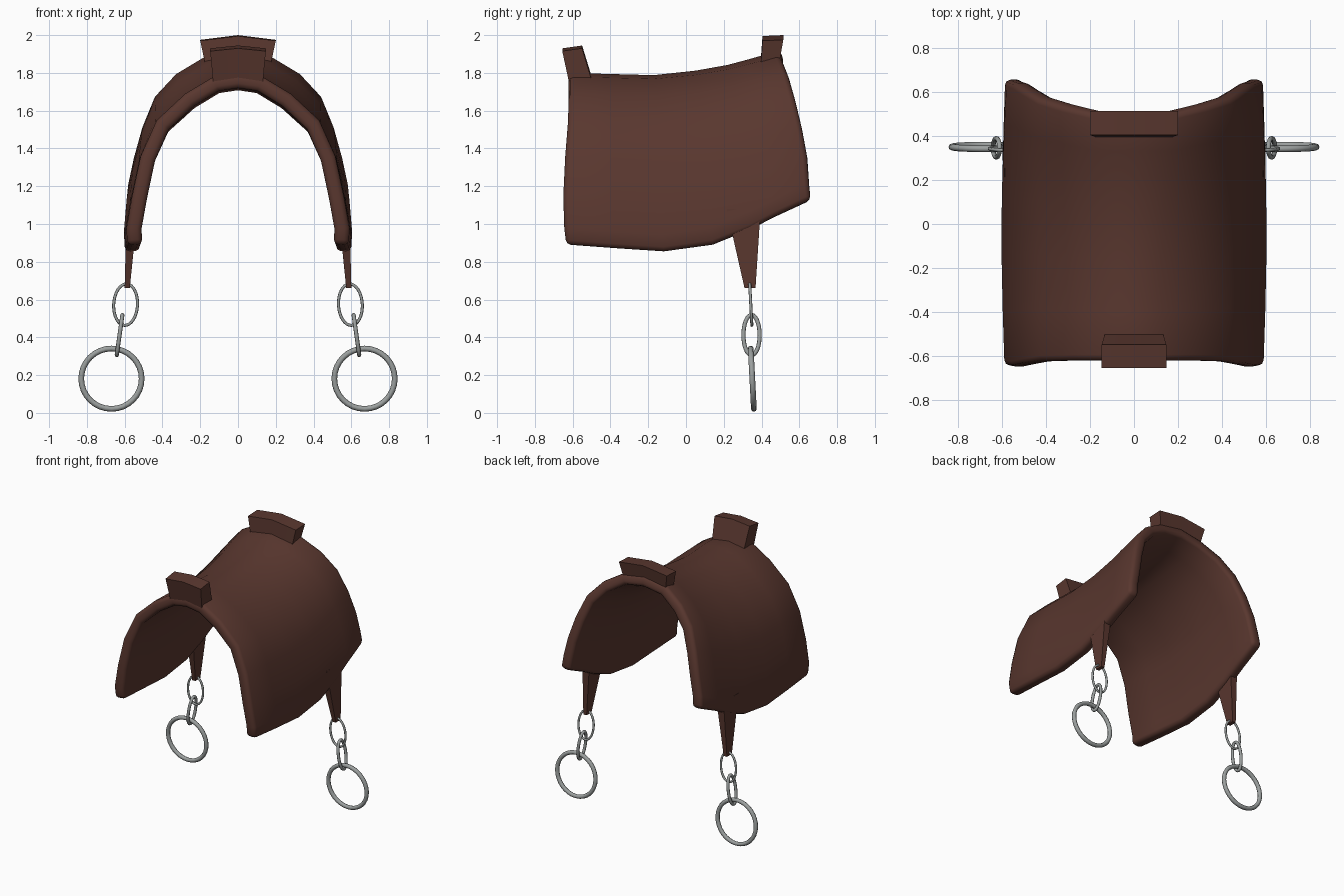
import bpy, bmesh, math
from mathutils import Vector, Matrix

if "Cube" in bpy.data.objects:
    bpy.data.objects.remove(bpy.data.objects["Cube"], do_unlink=True)


def material(name, rgb, metallic=0.0):
    m = bpy.data.materials.new(name)
    m.use_nodes = True
    m.diffuse_color = (*rgb, 1)
    m.node_tree.nodes["Principled BSDF"].inputs["Base Color"].default_value = (*rgb, 1)
    return m


leather = material("brown leather", (0.10, 0.038, 0.028))
steel = material("grey steel", (0.33, 0.35, 0.345))


def make(name, verts, faces, mat, angle=50, bevel=0.0, thick=0.0):
    me = bpy.data.meshes.new(name)
    me.from_pydata(verts, [], faces)
    bm = bmesh.new()
    bm.from_mesh(me)
    bmesh.ops.remove_doubles(bm, verts=bm.verts, dist=1e-5)
    bmesh.ops.recalc_face_normals(bm, faces=bm.faces)
    if thick and sum(f.normal.z for f in bm.faces) < 0:
        bmesh.ops.reverse_faces(bm, faces=bm.faces)
    bm.to_mesh(me)
    bm.free()
    me.materials.append(mat)
    ob = bpy.data.objects.new(name, me)
    bpy.context.collection.objects.link(ob)
    if thick:
        s = ob.modifiers.new("Thickness", "SOLIDIFY")
        s.thickness, s.offset = thick, -1
    if bevel:
        b = ob.modifiers.new("Rounded edge", "BEVEL")
        b.width, b.segments, b.limit_method = bevel, 2, "ANGLE"
        b.angle_limit = math.radians(50)
    bpy.ops.object.select_all(action="DESELECT")
    ob.select_set(True)
    bpy.context.view_layer.objects.active = ob
    bpy.ops.object.shade_smooth_by_angle(angle=math.radians(angle))
    return ob


# Saddle shell: half arches (x, y, z) at front and back, blended along the length
front = [(0, -.62, 1.80), (.13, -.62, 1.78), (.28, -.62, 1.69), (.43, -.625, 1.55),
         (.515, -.64, 1.36), (.56, -.65, 1.15), (.59, -.645, .98), (.585, -.635, .89)]
back = [(0, .50, 1.92), (.18, .50, 1.89), (.33, .535, 1.80), (.44, .57, 1.68),
        (.505, .61, 1.52), (.55, .64, 1.36), (.58, .65, 1.22), (.59, .66, 1.13)]
# (position along length, top blend, bottom blend)
stations = [(0, 0, 0), (.2, -.05, -.08), (.4, -.1, -.15), (.6, .1, 0),
            (.75, .35, .33), (.85, .6, .62), (1, 1, 1)]
n = len(front) - 1
grid = []
for v, top, bottom in stations:
    row = []
    for j, (f, b) in enumerate(zip(front, back)):
        w = top + (bottom - top) * j / n
        row.append((f[0] + (b[0] - f[0]) * w + .015 * math.sin(math.pi * v) * j / n,
                    f[1] + (b[1] - f[1]) * v,
                    f[2] + (b[2] - f[2]) * w))
    grid.append([(-x, y, z) for x, y, z in row[:0:-1]] + row)
cols = len(grid[0])
quads = [(i * cols + j, i * cols + j + 1, (i + 1) * cols + j + 1, (i + 1) * cols + j)
         for i in range(len(grid) - 1) for j in range(cols - 1)]
make("saddle_shell", [p for row in grid for p in row], quads, leather,
     angle=60, bevel=0.025, thick=0.08)


# Raised blocks: peaked strips swept from a lower to an upper outline
def peaked_block(name, lower, upper):
    verts = []
    for half, y0, y1, edge, mid, lean in (lower, upper):
        for y, dz in ((y0, 0), (y1, lean)):
            verts += [(-half, y, edge + dz), (0, y, mid + dz), (half, y, edge + dz)]
    faces = [(0, 1, 4, 3), (1, 2, 5, 4), (6, 7, 10, 9), (7, 8, 11, 10)]
    for a, b in ((0, 1), (1, 2), (2, 5), (5, 4), (4, 3), (3, 0)):
        faces.append((a, b, b + 6, a + 6))
    make(name, verts, faces, leather, angle=40)


peaked_block("pommel", (.13, -.615, -.49, 1.73, 1.75, 0), (.147, -.655, -.55, 1.915, 1.93, .015))
peaked_block("cantle", (.17, .395, .49, 1.83, 1.86, 0), (.2, .405, .515, 1.97, 1.995, .005))


# Hanging straps and chain links
def link(name, center, half_w, half_h, minor, rot, major_seg=32, minor_seg=8):
    verts, faces = [], []
    for i in range(major_seg):
        a = math.tau * i / major_seg
        c = Vector((half_w * math.cos(a), 0, half_h * math.sin(a)))
        out = Vector((math.cos(a) * half_h, 0, math.sin(a) * half_w)).normalized()
        for k in range(minor_seg):
            t = math.tau * k / minor_seg
            p = c + out * (minor * math.cos(t)) + Vector((0, minor * math.sin(t), 0))
            verts.append(rot @ p + Vector(center))
            i2, k2 = (i + 1) % major_seg, (k + 1) % minor_seg
            faces.append((i * minor_seg + k, i2 * minor_seg + k,
                          i2 * minor_seg + k2, i * minor_seg + k2))
    make(name, verts, faces, steel)


box = [(0, 1, 3, 2), (4, 5, 7, 6), (0, 1, 5, 4), (2, 3, 7, 6), (0, 2, 6, 4), (1, 3, 7, 5)]
for side, s in (("left", 1), ("right", -1)):
    levels = ((.53, .59, .215, .395, 1.08), (.573, .6, .31, .368, .66))
    make(side + "_strap", [(s * x, y, z) for x0, x1, y0, y1, z in levels
                           for x in (x0, x1) for y in (y0, y1)], box, leather, angle=30)
    tilt = Matrix.Rotation(math.radians(3), 3, "X")
    lean = Matrix.Rotation(math.radians(-8) * s, 3, "Y")
    turn = Matrix.Rotation(math.radians(90), 3, "Z")
    link(side + "_upper_link", (s * .595, .343, .573), .063, .11, .008,
         tilt @ Matrix.Rotation(math.radians(-3) * s, 3, "Y"))
    link(side + "_middle_link", (s * .627, .347, .412), .043, .107, .011, lean @ turn)
    link(side + "_ring", (s * .67, .351, .181), .16, .16, .015, tilt)
